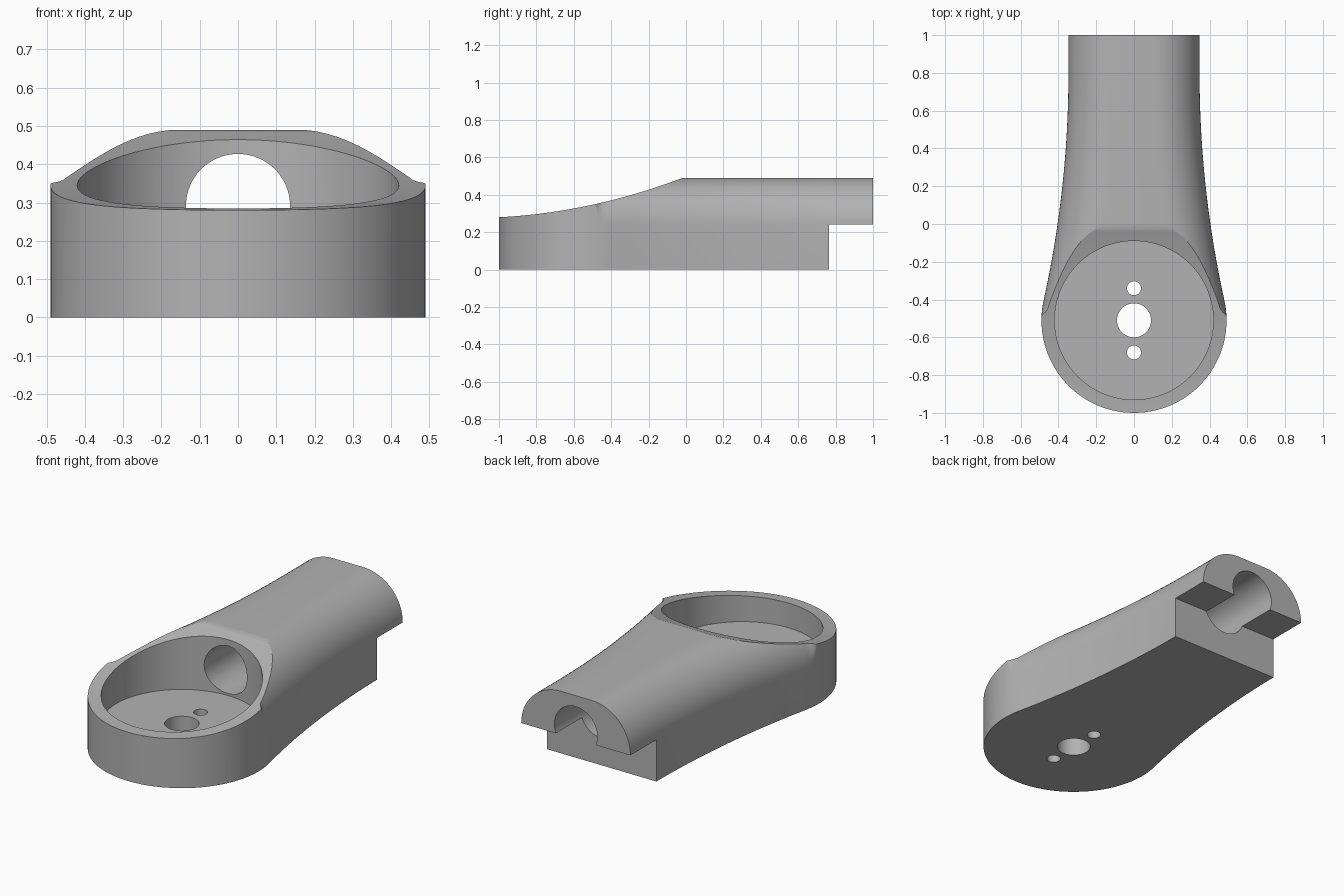
import bpy, bmesh, math
from mathutils import Matrix

cube = bpy.data.objects.get("Cube")
if cube:
    bpy.data.objects.remove(cube, do_unlink=True)

CUP_Y, CUP_R = -0.51, 0.49      # round cup end
NECK_W, NECK_R = 0.347, 5.58    # straight tail half width, flare radius
TANGENT_Y, STRAIGHT_Y = -0.404, 0.8
TOP, ROUND = 0.49, 0.25         # height and edge rounding


def new_object(name, bm):
    bmesh.ops.recalc_face_normals(bm, faces=bm.faces)
    mesh = bpy.data.meshes.new(name)
    bm.to_mesh(mesh)
    bm.free()
    obj = bpy.data.objects.new(name, mesh)
    bpy.context.collection.objects.link(obj)
    return obj


def half_width(y):
    if y < TANGENT_Y:
        return math.sqrt(CUP_R ** 2 - (y - CUP_Y) ** 2)
    d = max(STRAIGHT_Y - y, 0)
    return NECK_W + NECK_R - math.sqrt(NECK_R ** 2 - d * d)


def section(y, steps=16):
    """Cross-section with rounded upper edges that fade out at the cup."""
    w = half_width(y)
    t = min(max((y + 0.53) / 0.07, 0), 1)
    r = 0.01 + (ROUND - 0.01) * t
    arc = [(w - r + r * math.cos(a), TOP - r + r * math.sin(a))
           for a in (math.pi / 2 * i / steps for i in range(steps + 1))]
    right = [(w, 0)] + arc
    return right + [(-x, z) for x, z in reversed(right)]


def loft(name, stations):
    bm = bmesh.new()
    rings = [[bm.verts.new((x, y, z)) for x, z in section(y)] for y in stations]
    for a, b in zip(rings, rings[1:]):
        for i in range(len(a)):
            j = (i + 1) % len(a)
            bm.faces.new((a[i], a[j], b[j], b[i]))
    bm.faces.new(rings[0])
    bm.faces.new(rings[-1])
    return new_object(name, bm)


def cylinder(name, radius, start, end, y=0, z=0, along_y=False, sides=96):
    bm = bmesh.new()
    bmesh.ops.create_cone(bm, cap_ends=True, segments=sides, radius1=radius,
                          radius2=radius, depth=end - start)
    mid = (start + end) / 2
    if along_y:
        m = Matrix.Translation((0, mid, z)) @ Matrix.Rotation(math.pi / 2, 4, 'X')
    else:
        m = Matrix.Translation((0, y, mid))
    bmesh.ops.transform(bm, matrix=m, verts=bm.verts)
    return new_object(name, bm)


def side_prism(name, profile):
    """Extrude a (y, z) profile across the full width."""
    bm = bmesh.new()
    face = bm.faces.new([bm.verts.new((-0.7, y, z)) for y, z in profile])
    out = bmesh.ops.extrude_face_region(bm, geom=[face])["geom"]
    bmesh.ops.translate(bm, vec=(1.4, 0, 0),
                        verts=[v for v in out if isinstance(v, bmesh.types.BMVert)])
    return new_object(name, bm)


# Body: round cup flaring into a straight tail
turn = math.acos((CUP_Y - TANGENT_Y) / CUP_R)
stations = [CUP_Y - CUP_R * math.cos(0.03 + (turn - 0.03) * i / 40) for i in range(41)]
stations += [TANGENT_Y + (STRAIGHT_Y - TANGENT_Y) * i / 24 for i in range(1, 25)] + [1.0]
body = loft("holder_body", stations)

# Sloping scooped rim over the cup
scoop = []
for i in range(41):
    y = -1.1 + 1.15 * i / 40
    t = y - CUP_Y
    scoop.append((y, 0.345 + 0.214 * t + 0.1666 * t * t))
scoop += [(0.05, 0.9), (-1.1, 0.9)]

cutters = [
    side_prism("rim_cutter", scoop),
    side_prism("tail_step_cutter", [(0.765, -0.2), (1.2, -0.2), (1.2, 0.24), (0.765, 0.24)]),
    cylinder("cup_cutter", 0.42, 0.143, 0.9, y=CUP_Y, sides=128),
    cylinder("bore_cutter", 0.136, CUP_Y, 1.2, z=0.291, along_y=True),
    cylinder("centre_hole_cutter", 0.09, -0.2, 0.25, y=CUP_Y),
]
for offset in (-0.17, 0.17):
    cutters.append(cylinder("screw_hole_cutter", 0.037, -0.2, 0.25, y=CUP_Y + offset, sides=48))

bpy.context.view_layer.objects.active = body
for c in cutters:
    c.hide_render = True
    mod = body.modifiers.new(c.name, 'BOOLEAN')
    mod.operation, mod.solver, mod.object = 'DIFFERENCE', 'EXACT', c
    bpy.ops.object.modifier_apply(modifier=mod.name)
for c in cutters:
    bpy.data.objects.remove(c, do_unlink=True)

# Single grey material
grey = bpy.data.materials.new("plain_grey")
grey.use_nodes = True
colour = (0.45, 0.45, 0.45, 1)
grey.diffuse_color = colour
grey.node_tree.nodes["Principled BSDF"].inputs["Base Color"].default_value = colour
body.data.materials.clear()
body.data.materials.append(grey)

bpy.ops.object.select_all(action='DESELECT')
body.select_set(True)
bpy.ops.object.shade_smooth_by_angle(angle=math.radians(25))
